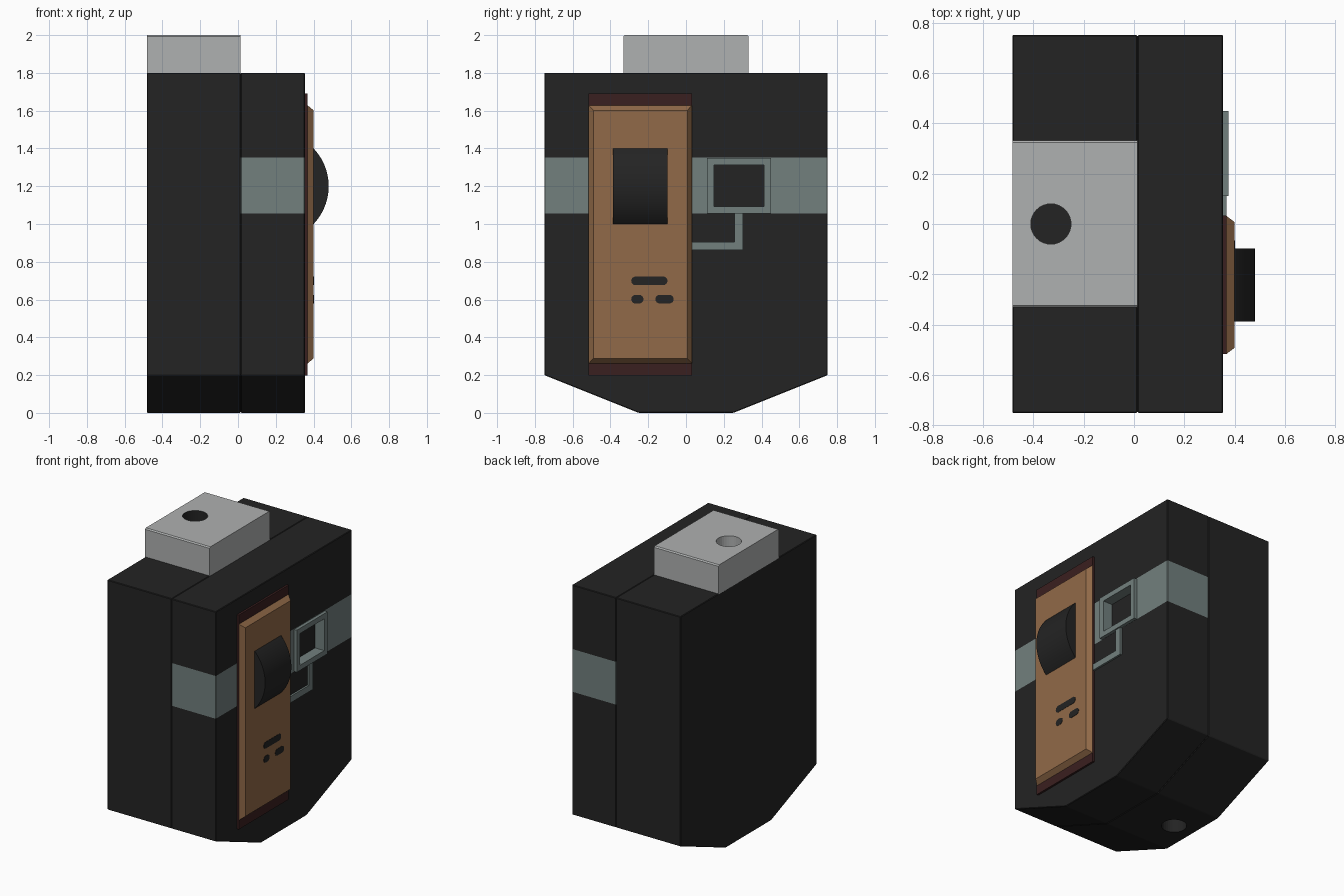
import bpy, bmesh, math
from mathutils import Vector, Matrix

if "Cube" in bpy.data.objects:
    bpy.data.objects.remove(bpy.data.objects["Cube"])


def mat(name, c):
    m = bpy.data.materials.new(name)
    m.diffuse_color = (*c, 1)
    m.use_nodes = True
    m.node_tree.nodes["Principled BSDF"].inputs["Base Color"].default_value = m.diffuse_color
    return m


BLACK = mat("black", (0.017, 0.017, 0.017))
GREY = mat("light grey", (0.43, 0.44, 0.44))
TEAL = mat("grey teal", (0.168, 0.215, 0.208))
WOOD = mat("wood brown", (0.285, 0.143, 0.065))
MAROON = mat("dark maroon", (0.042, 0.014, 0.014))


def finish(bm, name, *mats):
    bmesh.ops.recalc_face_normals(bm, faces=bm.faces)
    me = bpy.data.meshes.new(name)
    bm.to_mesh(me)
    bm.free()
    ob = bpy.data.objects.new(name, me)
    for m in mats:
        me.materials.append(m)
    bpy.context.collection.objects.link(ob)
    return ob


def prism(pts, x0, x1, bevel=0):
    """Extrude a (y, z) profile from x0 to x1."""
    bm = bmesh.new()
    f = bm.faces.new([bm.verts.new((x0, y, z)) for y, z in pts])
    r = bmesh.ops.extrude_face_region(bm, geom=[f])
    vs = [v for v in r["geom"] if isinstance(v, bmesh.types.BMVert)]
    bmesh.ops.translate(bm, vec=(x1 - x0, 0, 0), verts=vs)
    bmesh.ops.recalc_face_normals(bm, faces=bm.faces)
    if bevel:
        bmesh.ops.bevel(bm, geom=bm.edges[:], offset=bevel, segments=1,
                        affect='EDGES', profile=0.5)
    return bm


def rect(y0, y1, z0, z1):
    return [(y0, z0), (y1, z0), (y1, z1), (y0, z1)]


def cut(ob, cutter):
    cutter.hide_render = True
    m = ob.modifiers.new("cut", 'BOOLEAN')
    m.operation, m.object, m.solver = 'DIFFERENCE', cutter, 'EXACT'
    bpy.context.view_layer.objects.active = ob
    bpy.ops.object.modifier_apply(modifier=m.name)
    bpy.data.objects.remove(cutter)


def hole_cutter(z0, z1, *mats):
    bm = bmesh.new()
    bmesh.ops.create_cone(bm, cap_ends=True, segments=32, radius1=0.08, radius2=0.08,
                          depth=z1 - z0, matrix=Matrix.Translation((-0.33, 0, (z0 + z1) / 2)))
    return finish(bm, "hole_cutter", *mats)


# two-part body with chamfered bottom
OUT = [(-0.75, 0.2), (-0.25, 0), (0.25, 0), (0.75, 0.2), (0.75, 1.8), (-0.75, 1.8)]
rear = finish(prism(OUT, -0.483, 0.014, 0.004), "body_rear_half", BLACK)
cut(rear, hole_cutter(-0.1, 0.2, BLACK))

bm = prism(OUT, 0.014, 0.354, 0.004)
for z in (1.055, 1.353):
    bmesh.ops.bisect_plane(bm, geom=bm.verts[:] + bm.edges[:] + bm.faces[:],
                           plane_co=(0, 0, z), plane_no=(0, 0, 1))
# painted band around the front half
for f in bm.faces:
    c = f.calc_center_median()
    if 1.055 < c.z < 1.353 and c.x > 0.016:
        f.material_index = 1
front = finish(bm, "body_front_half", BLACK, TEAL)
cut(front, finish(prism(rect(0.135, 0.425, 1.078, 1.325), 0.305, 0.45), "recess_cutter", BLACK))

# window frame lining the recess
bm = bmesh.new()
loops = []
for x, o, i in ((0.305, 0.012, 0), (0.376, 0.036, 0)):
    for g in (o, i):
        loops.append([bm.verts.new((x, y, z)) for y, z in
                      rect(0.147 - g, 0.413 + g, 1.092 - g, 1.313 + g)])
ob_, ib, of, if_ = loops
# outer flange reaches down only to the body surface
mid = [bm.verts.new((0.352, v.co.y, v.co.z)) for v in of]
for a, b in ((ib, if_), (if_, of), (of, mid), (mid, ob_), (ob_, ib)):
    for k in range(4):
        j = (k + 1) % 4
        bm.faces.new((a[k], a[j], b[j], b[k]))
finish(bm, "window_frame", TEAL)

# bent conduit below the frame
finish(prism([(0.02, 0.862), (0.302, 0.862), (0.302, 1.062), (0.257, 1.062),
              (0.257, 0.906), (0.02, 0.906)], 0.35, 0.367), "conduit", TEAL)

# top block with a round socket
bm = prism(rect(-0.332, 0.332, 1.795, 2.0), -0.483, 0.014)
top = [e for e in bm.edges if all(v.co.z > 1.99 for v in e.verts)
       and abs(e.verts[0].co.y - e.verts[1].co.y) < 0.01]
bmesh.ops.bevel(bm, geom=top, offset=0.008, segments=1, affect='EDGES', profile=0.5)
block = finish(bm, "top_block", GREY, BLACK)
hole = hole_cutter(1.7, 2.1, GREY, BLACK)
for p in hole.data.polygons:
    if p.normal.dot(Vector((-1, 1, 0))) > 0:
        p.material_index = 1
cut(block, hole)

# maroon backing plate and bevelled wooden panel
finish(prism(rect(-0.517, 0.033, 0.198, 1.692), 0.35, 0.368), "backing_plate", MAROON)
bm = prism(rect(-0.517, 0.033, 0.26, 1.63), 0.366, 0.4)
for v in bm.verts:
    if v.co.x > 0.39:
        v.co.y += 0.026 if v.co.y < -0.2 else -0.026
        v.co.z += 0.028 if v.co.z < 1 else -0.028
    # short straight lip is negligible: the panel slopes from its base
finish(bm, "wood_panel", WOOD)

# rounded wheel segment
R, CX = 0.29, 0.19
A = math.asin(0.2 / R)
bm = bmesh.new()
pts = [(CX + R * math.cos(t), 1.2 + R * math.sin(t))
       for t in [-A + 2 * A * k / 24 for k in range(25)]]
pts = [(0.39, 1.0)] + pts + [(0.39, 1.4)]
f = bm.faces.new([bm.verts.new((x, -0.387, z)) for x, z in pts])
r = bmesh.ops.extrude_face_region(bm, geom=[f])
bmesh.ops.translate(bm, vec=(0, 0.289, 0),
                    verts=[v for v in r["geom"] if isinstance(v, bmesh.types.BMVert)])
wheel = finish(bm, "wheel", BLACK)
bpy.ops.object.select_all(action='DESELECT')
wheel.select_set(True)
bpy.context.view_layer.objects.active = wheel
bpy.ops.object.shade_smooth_by_angle(angle=math.radians(30))

# rounded dark slots on the panel
for n, (y0, y1, z) in enumerate(((-0.29, -0.098, 0.699), (-0.29, -0.225, 0.602), (-0.162, -0.065, 0.602))):
    rad = 0.023
    pts = []
    for cy, start in ((y1 - rad, -90), (y0 + rad, 90)):
        for k in range(9):
            t = math.radians(start + 22.5 * k)
            pts.append((cy + rad * math.cos(t), z + rad * math.sin(t)))
    finish(prism(pts, 0.397, 0.402), f"slot_{n + 1}", BLACK)
